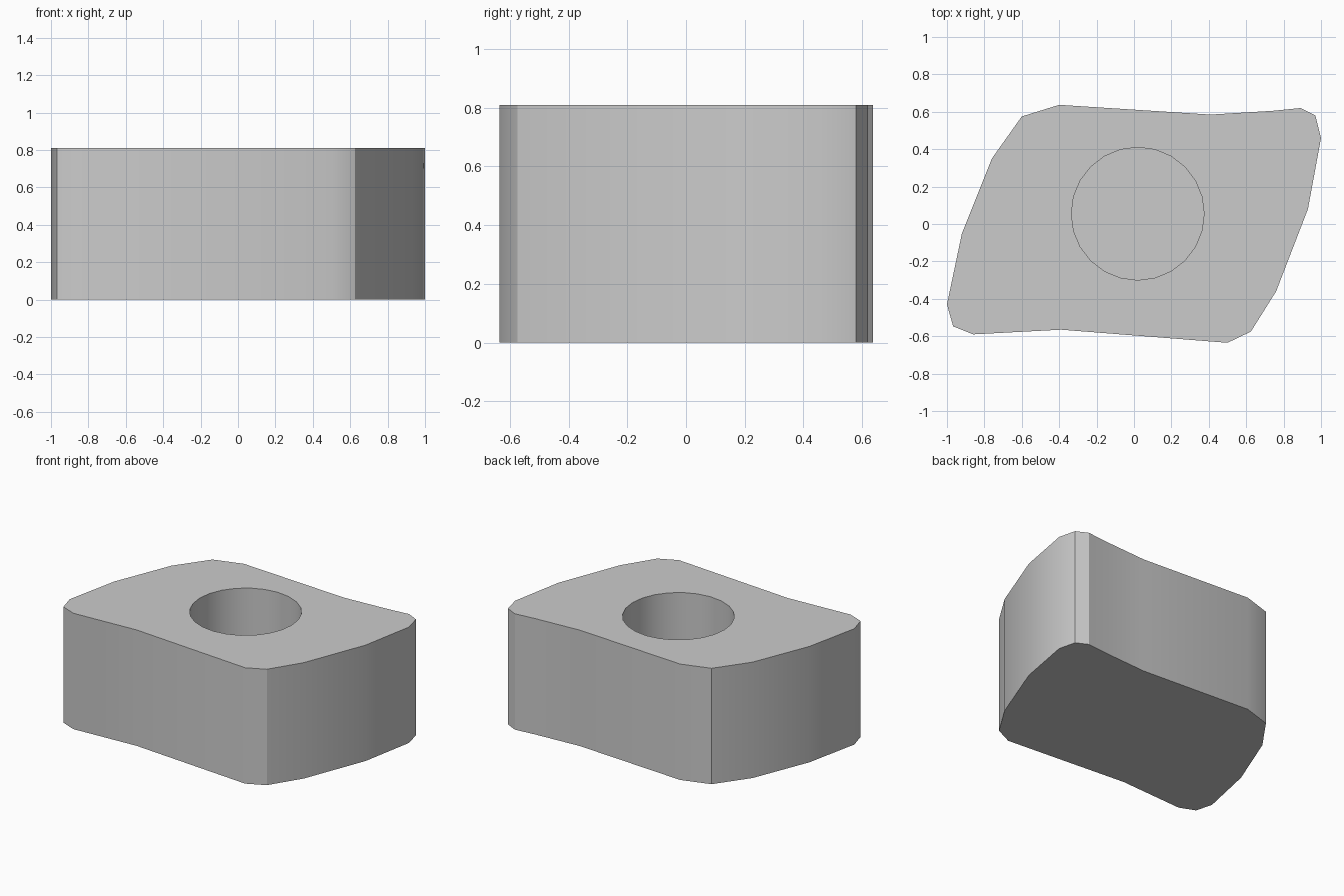
import bpy
import bmesh
import math
from mathutils import Matrix

cube = bpy.data.objects.get("Cube")
if cube:
    bpy.data.objects.remove(cube, do_unlink=True)

HEIGHT = 0.81
FLOOR = 0.12
HOLE_CENTRE = (0.02, 0.055)
HOLE_RADIUS = 0.355

# Body outline, counter-clockwise from the front right corner
OUTLINE = [
    (0.50, -0.635), (0.625, -0.575), (0.76, -0.36), (0.93, 0.08),
    (1.0, 0.46), (0.97, 0.58), (0.89, 0.62), (0.74, 0.605),
    (0.41, 0.585), (-0.40, 0.637), (-0.60, 0.575), (-0.76, 0.35),
    (-0.92, -0.05), (-1.0, -0.43), (-0.967, -0.547), (-0.86, -0.59),
    (-0.39, -0.565),
]


def make_object(name, bm):
    bmesh.ops.recalc_face_normals(bm, faces=bm.faces)
    mesh = bpy.data.meshes.new(name)
    bm.to_mesh(mesh)
    bm.free()
    obj = bpy.data.objects.new(name, mesh)
    bpy.context.collection.objects.link(obj)
    return obj


grey = bpy.data.materials.new("plain grey")
grey.use_nodes = True
colour = (0.6, 0.6, 0.6, 1)
grey.diffuse_color = colour
grey.node_tree.nodes["Principled BSDF"].inputs["Base Color"].default_value = colour

# Block: the outline pulled straight up
bm = bmesh.new()
base = bm.faces.new([bm.verts.new((x, y, 0)) for x, y in OUTLINE])
walls = bmesh.ops.extrude_face_region(bm, geom=[base], use_keep_orig=True)
top_verts = [v for v in walls["geom"] if isinstance(v, bmesh.types.BMVert)]
bmesh.ops.translate(bm, verts=top_verts, vec=(0, 0, HEIGHT))
block = make_object("block", bm)
block.data.materials.append(grey)

# Round well, sunk from the top and closed at the bottom
bm = bmesh.new()
bmesh.ops.create_cone(bm, cap_ends=True, segments=24, radius1=HOLE_RADIUS,
                      radius2=HOLE_RADIUS, depth=1,
                      matrix=Matrix.Translation((*HOLE_CENTRE, FLOOR + 0.5)))
cutter = make_object("well_cutter", bm)
cutter.data.materials.append(grey)
cutter.hide_render = True

cut = block.modifiers.new("well", 'BOOLEAN')
cut.operation = 'DIFFERENCE'
cut.solver = 'EXACT'
cut.object = cutter
bpy.ops.object.select_all(action='DESELECT')
bpy.context.view_layer.objects.active = block
block.select_set(True)
bpy.ops.object.modifier_apply(modifier=cut.name)
bpy.data.objects.remove(cutter, do_unlink=True)

# Smooth walls, crisp rims and corners
bpy.ops.object.shade_smooth_by_angle(angle=math.radians(31))
